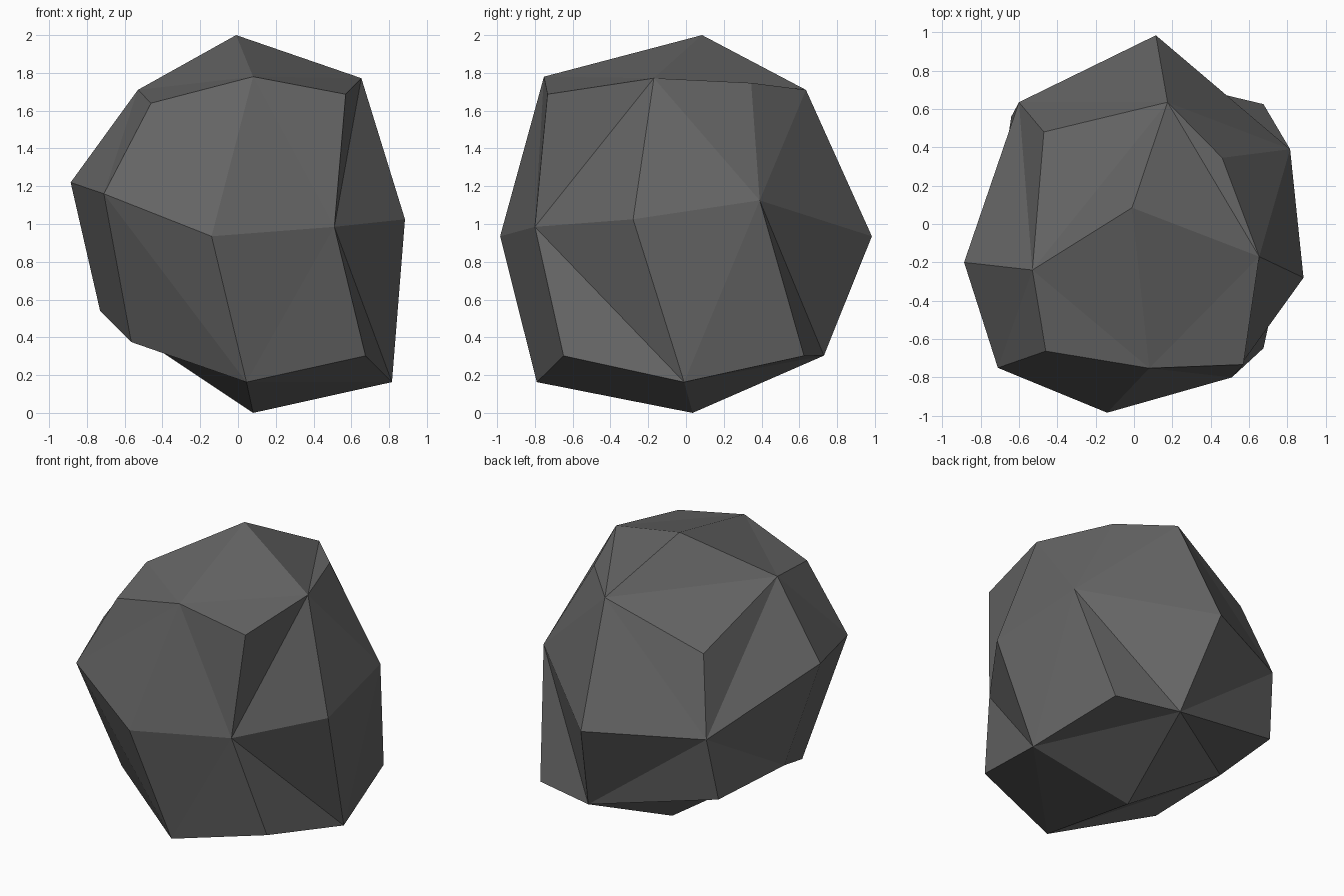
import bpy, bmesh

if "Cube" in bpy.data.objects:
    bpy.data.objects.remove(bpy.data.objects["Cube"])

# Boulder: a once-subdivided cube, pushed out of shape.
# Three rings of 8 points, anticlockwise from the front middle
# (even = side middles, odd = corners), plus a top and a bottom point.
RINGS = [
    # lower ring
    [(0.045, -0.79, 0.163), (0.675, -0.648, 0.302), (0.815, -0.01, 0.163), (0.675, 0.625, 0.302),
     (0.235, 0.73, 0.303), (-0.64, 0.56, 0.505), (-0.73, -0.03, 0.54), (-0.565, -0.46, 0.375)],
    # middle ring
    [(-0.14, -0.984, 0.935), (0.51, -0.80, 0.985), (0.884, -0.28, 1.025), (0.814, 0.39, 1.125),
     (0.114, 0.984, 0.935), (-0.60, 0.635, 0.935), (-0.886, -0.20, 1.22), (-0.71, -0.75, 1.16)],
    # upper ring
    [(0.08, -0.752, 1.78), (0.57, -0.733, 1.687), (0.653, -0.17, 1.772), (0.46, 0.345, 1.747),
     (0.175, 0.635, 1.71), (-0.47, 0.48, 1.435), (-0.53, -0.24, 1.71), (-0.46, -0.663, 1.64)],
]
BOTTOM, TOP = (0.08, 0.035, 0.0), (-0.01, 0.085, 2.0)

bm = bmesh.new()
rings = [[bm.verts.new(p) for p in ring] for ring in RINGS]


def add_quad(a, b, c, d):
    """Quad folded along the a-c diagonal, so its corner b stands proud."""
    bm.faces.new((a, b, c))
    bm.faces.new((a, c, d))


# Side bands: fold between the cube-edge midpoints
for band, (low, high) in enumerate(zip(rings, rings[1:])):
    for i in range(8):
        j = (i + 1) % 8
        loop = [low[i], low[j], high[j], high[i]]
        if (i + band) % 2:
            loop = loop[1:] + loop[:1]
        add_quad(*loop)

# Four-quad caps, folded across between side middles
for point, ring in ((BOTTOM, rings[0]), (TOP, rings[-1])):
    pole = bm.verts.new(point)
    for i in range(0, 8, 2):
        add_quad(ring[i], ring[i + 1], ring[(i + 2) % 8], pole)

bmesh.ops.recalc_face_normals(bm, faces=bm.faces[:])
mesh = bpy.data.meshes.new("boulder")
bm.to_mesh(mesh)
bm.free()

# Plain dark grey stone
stone = bpy.data.materials.new("dark grey stone")
stone.diffuse_color = (0.13, 0.13, 0.13, 1)
stone.use_nodes = True
stone.node_tree.nodes["Principled BSDF"].inputs["Base Color"].default_value = stone.diffuse_color
mesh.materials.append(stone)
bpy.context.collection.objects.link(bpy.data.objects.new("boulder", mesh))
